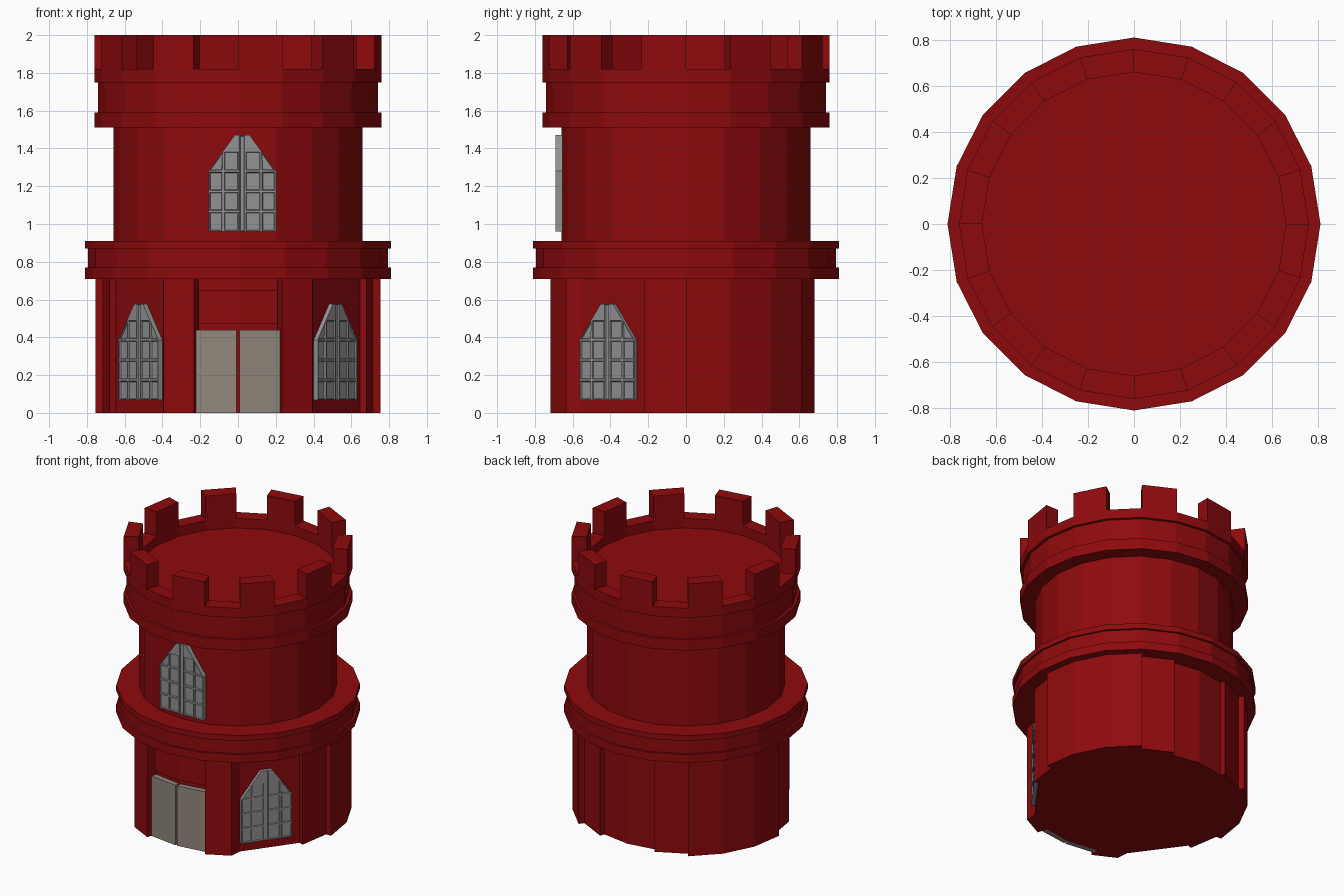
import bpy, bmesh, math
from mathutils import Vector

if "Cube" in bpy.data.objects:
    bpy.data.objects.remove(bpy.data.objects["Cube"])

N = 20
STEP = 2 * math.pi / N


def material(name, col):
    m = bpy.data.materials.new(name)
    m.diffuse_color = (*col, 1)
    m.use_nodes = True
    m.node_tree.nodes["Principled BSDF"].inputs["Base Color"].default_value = m.diffuse_color
    return m


RED = material("red_stone", (0.27, 0.003, 0.004))
WOOD = material("door_wood", (0.28, 0.245, 0.2))
GREY = material("window_grey", (0.29, 0.29, 0.29))


def polar(k, r, z=0):
    return Vector((r * math.cos(k * STEP), r * math.sin(k * STEP), z))


def prism(bm, pts, vec):
    """Extrude a flat outline along a vector into a closed solid; return end face."""
    low = [bm.verts.new(p) for p in pts]
    high = [bm.verts.new(Vector(p) + Vector(vec)) for p in pts]
    bm.faces.new(low)
    end = bm.faces.new(high)
    n = len(pts)
    for i in range(n):
        j = (i + 1) % n
        bm.faces.new((low[i], low[j], high[j], high[i]))
    return end


def finish(bm, name, mat):
    bmesh.ops.recalc_face_normals(bm, faces=bm.faces)
    me = bpy.data.meshes.new(name)
    bm.to_mesh(me)
    bm.free()
    ob = bpy.data.objects.new(name, me)
    bpy.context.collection.objects.link(ob)
    me.materials.append(mat)
    return ob


def lathe(name, profile):
    """Revolve (radius, z) points into a 20-sided solid with flat caps."""
    bm = bmesh.new()
    rings = [[bm.verts.new(polar(k, r, z)) for k in range(N)] for r, z in profile]
    for a, b in zip(rings, rings[1:]):
        for k in range(N):
            j = (k + 1) % N
            bm.faces.new((a[k], a[j], b[j], b[k]))
    bm.faces.new(rings[0])
    bm.faces.new(rings[-1])
    return finish(bm, name, RED)


# Ground floor: stepped plan, right half from front to back, then mirrored
half = [polar(-5, .68), polar(-4, .68), polar(-4, .755), Vector((.394, -.636, 0)),
        polar(-3, .68), polar(-1, .68), polar(-1, .715), polar(0, .715),
        polar(0, .755), polar(1, .755), polar(2, .755), polar(3, .755),
        polar(3, .715), polar(4, .715), polar(4, .68), polar(5, .68)]
plan = half + [Vector((-p.x, p.y, 0)) for p in reversed(half[1:-1])]
bm = bmesh.new()
prism(bm, plan, (0, 0, .71))
finish(bm, "ground_floor_wall", RED)

# Belt course, upper shaft and crown
lathe("belt_course", [(.81, .71), (.81, .77), (.795, .77), (.795, .87), (.81, .87), (.81, .91)])
lathe("upper_shaft", [(.66, .90), (.66, 1.52)])
lathe("crown", [(.76, 1.51), (.76, 1.59), (.74, 1.59), (.74, 1.75), (.76, 1.75),
                (.76, 1.82), (.66, 1.82), (.66, 1.75)])

# Battlements: every other sector
bm = bmesh.new()
for k in range(1, N, 2):
    prism(bm, [polar(k, .66, 1.82), polar(k, .76, 1.82),
               polar(k + 1, .76, 1.82), polar(k + 1, .66, 1.82)], (0, 0, .18))
finish(bm, "battlements", RED)

# Double door: one leaf on each front facet
for side, name in ((-1, "left_door"), (1, "right_door")):
    bm = bmesh.new()
    prism(bm, [(side * .007, -.66, 0), (side * .007, -.715, 0),
               (side * .231, -.685, 0), (side * .222, -.63, 0)], (0, 0, .44))
    finish(bm, name, WOOD)

# Lintel panel over the door
bm = bmesh.new()
prism(bm, [(-.21, -.64, .47), (-.21, -.66, .47), (0, -.69, .47),
           (.21, -.66, .47), (.21, -.64, .47)], (0, 0, .18))
finish(bm, "door_lintel", RED)


def window(name, deg, depth, shift, z0):
    """Pointed window made of cells with recessed panes, facing angle deg."""
    a = math.radians(deg)
    n = Vector((math.cos(a), math.sin(a), 0))
    t = Vector((-n.y, n.x, 0))
    bm = bmesh.new()

    def cell(pts):
        return prism(bm, [n * depth + t * (u + shift) + Vector((0, 0, z0 + z))
                          for u, z in pts], n * .035)

    bar = cell([(-.015, 0), (.015, 0), (.015, .51), (-.015, .51)])
    panes = []
    for s in (-1, 1):
        def half_cell(pts):
            return cell([(s * u, z) for u, z in pts])
        rows = (0, .107, .213, .32, .427)
        for lo, hi in zip(rows, rows[1:]):
            panes.append(half_cell([(.015, lo), (.1, lo), (.1, hi), (.015, hi)]))
            if hi < .4:
                panes.append(half_cell([(.1, lo), (.178, lo), (.178, hi), (.1, hi)]))
        panes.append(half_cell([(.1, .32), (.178, .32), (.1, .427)]))
        half_cell([(.015, .427), (.1, .427), (.04, .51), (.015, .51)])
    bmesh.ops.recalc_face_normals(bm, faces=bm.faces)
    for faces, rim in ((panes, .008), ([bar], .003)):
        bmesh.ops.inset_individual(bm, faces=faces, thickness=rim, depth=0)
        bmesh.ops.inset_individual(bm, faces=faces, thickness=.005, depth=-.008)
    finish(bm, name, GREY)


window("upper_window", -90, .655, .022, .96)
window("right_window", -36, .638, -.03, .067)
window("left_window", 216, .638, .03, .067)
